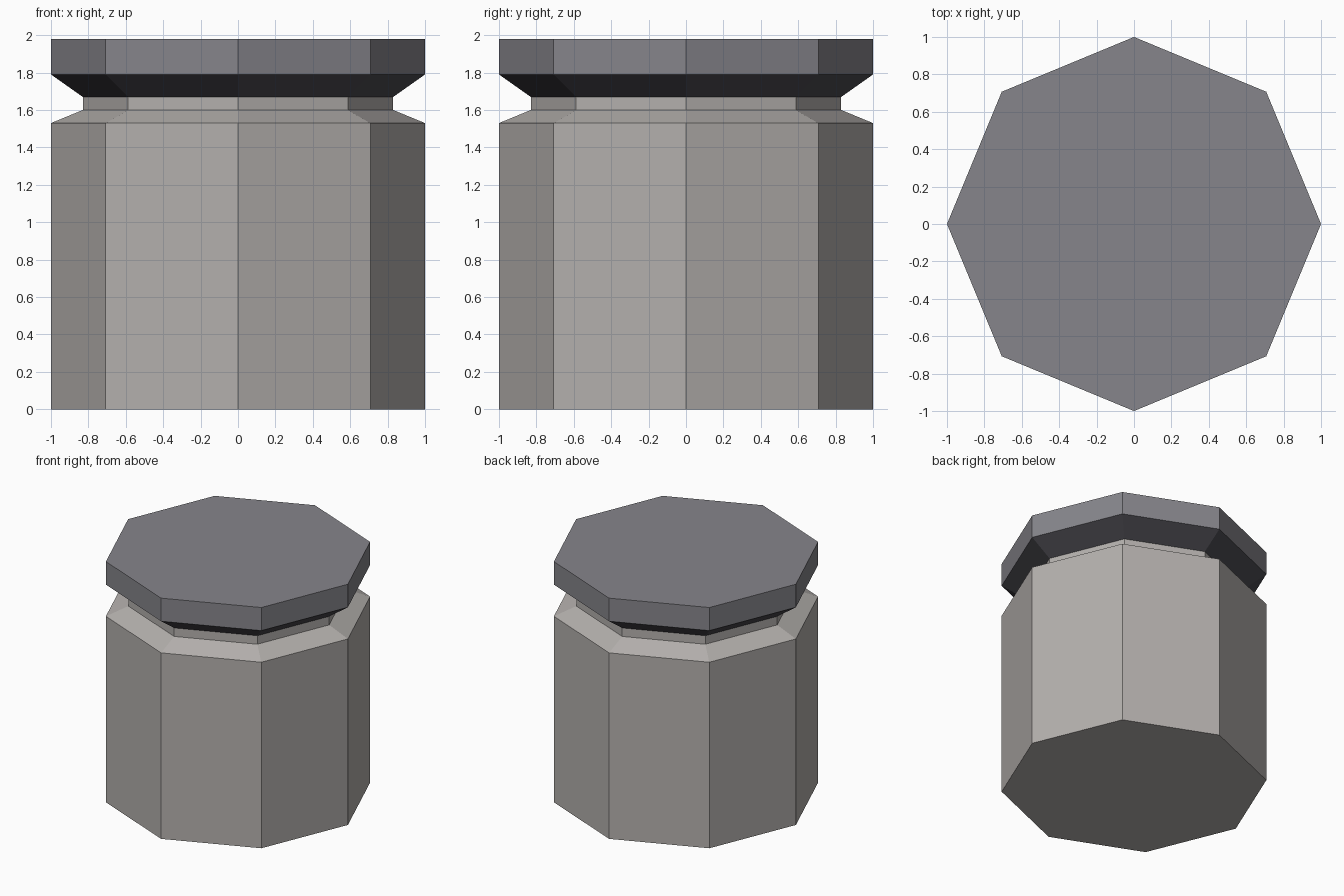
import bpy, bmesh, math

if "Cube" in bpy.data.objects:
    bpy.data.objects.remove(bpy.data.objects["Cube"])

SIDES = 8


def material(name, srgb):
    m = bpy.data.materials.new(name)
    lin = [((c / 255 + 0.055) / 1.055) ** 2.4 for c in srgb]
    m.diffuse_color = (*lin, 1.0)
    m.use_nodes = True
    m.node_tree.nodes["Principled BSDF"].inputs["Base Color"].default_value = m.diffuse_color
    return m


def lathe(name, profile, mats, rule=lambda f: 0, cap_bottom=True, cap_top=True):
    """Sweep a (radius, z) profile around z as a low-poly solid."""
    bm = bmesh.new()
    rings = [[bm.verts.new((r * math.cos(i * math.tau / SIDES),
                            r * math.sin(i * math.tau / SIDES), z))
              for i in range(SIDES)] for r, z in profile]
    for low, high in zip(rings, rings[1:]):
        for i in range(SIDES):
            j = (i + 1) % SIDES
            bm.faces.new((low[i], low[j], high[j], high[i]))
    if cap_bottom:
        bm.faces.new(rings[0][::-1])
    if cap_top:
        bm.faces.new(rings[-1])
    bm.normal_update()
    for f in bm.faces:
        f.material_index = rule(f)
    mesh = bpy.data.meshes.new(name)
    bm.to_mesh(mesh)
    bm.free()
    for m in mats:
        mesh.materials.append(m)
    obj = bpy.data.objects.new(name, mesh)
    bpy.context.collection.objects.link(obj)
    return obj


light = material("warm light grey", (180, 176, 173))
mid = material("cool mid grey", (134, 133, 139))
dark = material("dark grey", (75, 74, 80))

# Jar body with sloped shoulder and narrow neck
lathe("jar_body", [(1, 0), (1, 1.53), (0.83, 1.6), (0.83, 1.67)], [light],
      cap_top=False)

# Lid: the sloped underside is darker than the rim and top
lathe("lid", [(0.83, 1.67), (1, 1.79), (1, 1.98)], [mid, dark],
      rule=lambda f: 1 if f.normal.z < -0.1 else 0, cap_bottom=False)
